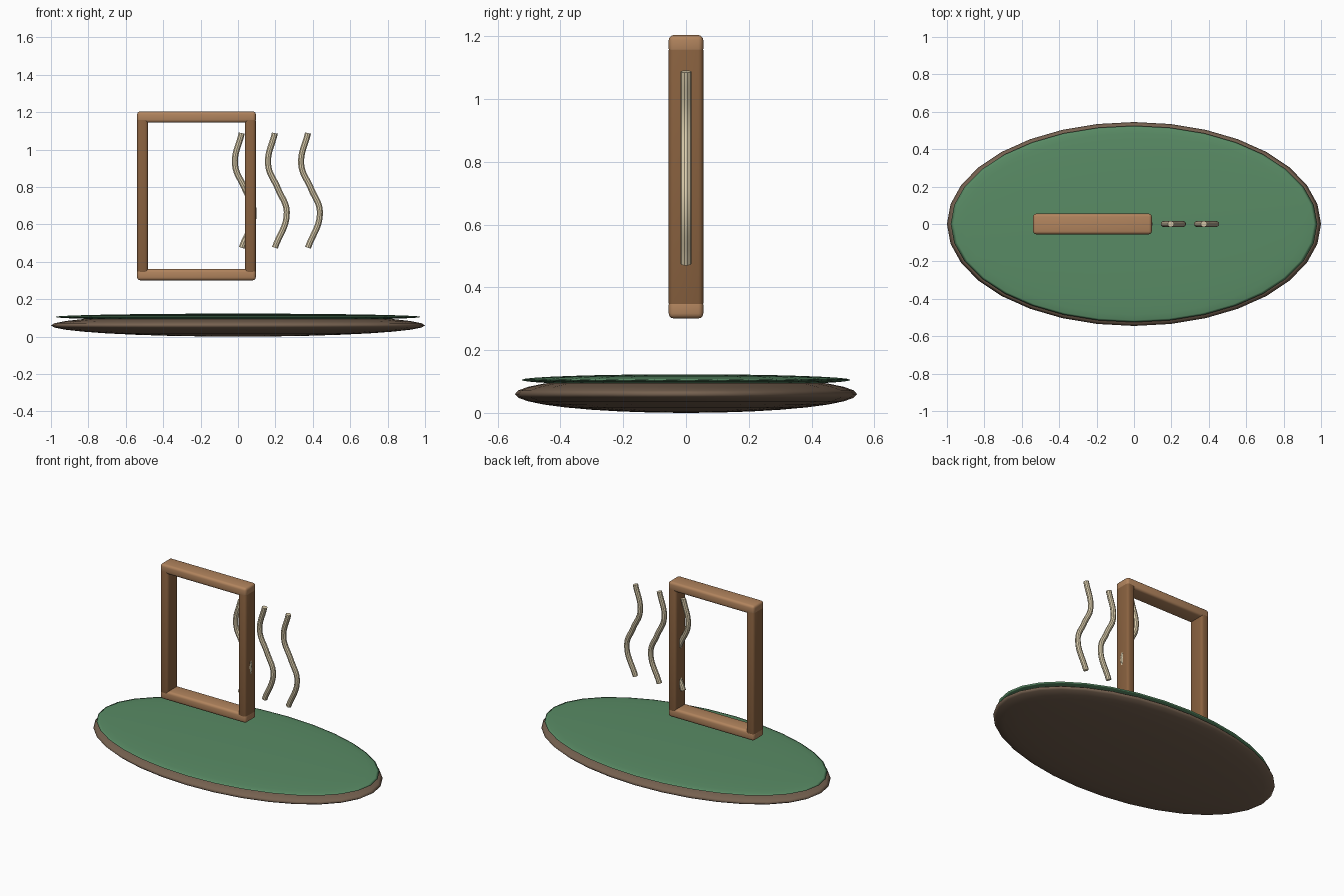
import bpy

if "Cube" in bpy.data.objects:
    bpy.data.objects.remove(bpy.data.objects["Cube"])


def material(name, rgb):
    m = bpy.data.materials.new(name)
    m.diffuse_color = (*rgb, 1)
    m.use_nodes = True
    m.node_tree.nodes["Principled BSDF"].inputs["Base Color"].default_value = m.diffuse_color
    return m


EARTH = material("earth", (0.18, 0.12, 0.08))
GRASS = material("grass", (0.10, 0.26, 0.13))
WOOD_DARK = material("dark wood", (0.25, 0.12, 0.05))
WOOD_LIGHT = material("light wood", (0.44, 0.23, 0.11))
CREAM = material("cream", (0.72, 0.62, 0.42))


def disc(name, radii, z, mat):
    """Flattened sphere lying on the ground."""
    bpy.ops.mesh.primitive_uv_sphere_add(segments=32, ring_count=16, radius=1, location=(0, 0, z))
    ob = bpy.context.object
    ob.name = name
    ob.scale = radii
    bpy.ops.object.transform_apply(location=False, rotation=False, scale=True)
    bpy.ops.object.shade_smooth()
    ob.data.materials.append(mat)


def beam(name, center, size, mat):
    """Box with rounded edges."""
    bpy.ops.mesh.primitive_cube_add(size=1, location=center)
    ob = bpy.context.object
    ob.name = name
    ob.scale = size
    bpy.ops.object.transform_apply(location=False, rotation=False, scale=True)
    bev = ob.modifiers.new("rounding", 'BEVEL')
    bev.width = 0.016
    bev.segments = 3
    bpy.ops.object.modifier_apply(modifier=bev.name)
    bpy.ops.object.shade_smooth_by_angle()
    ob.data.materials.append(mat)


def wisp(name, x, mat):
    """Wavy round tube following an S-shaped path."""
    path = [(0, 0.475), (0.064, 0.665), (0.017, 0.79), (-0.036, 0.92), (0, 1.088)]
    cu = bpy.data.curves.new(name, 'CURVE')
    cu.dimensions = '3D'
    cu.bevel_depth = 0.017
    cu.bevel_resolution = 3
    cu.resolution_u = 8
    cu.use_fill_caps = True
    sp = cu.splines.new('BEZIER')
    sp.bezier_points.add(len(path) - 1)
    for bp, (dx, z) in zip(sp.bezier_points, path):
        bp.co = (dx, 0, z)
        bp.handle_left_type = bp.handle_right_type = 'AUTO'
    cu.materials.append(mat)
    ob = bpy.data.objects.new(name, cu)
    ob.location.x = x
    bpy.context.collection.objects.link(ob)
    bpy.ops.object.select_all(action='DESELECT')
    ob.select_set(True)
    bpy.context.view_layer.objects.active = ob
    bpy.ops.object.convert(target='MESH')
    bpy.ops.object.shade_smooth_by_angle()


# Oval base with grass layer
disc("ground_base", (1.0, 0.545, 0.06), 0.06, EARTH)
disc("grass_top", (0.98, 0.525, 0.018), 0.105, GRASS)

# Open door frame: posts and rails
CX = -0.222
for label, side in (("left", -1), ("right", 1)):
    beam(f"{label}_post", (CX + side * 0.288, 0, 0.752), (0.058, 0.11, 0.84), WOOD_DARK)
for label, z in (("bottom", 0.331), ("top", 1.174)):
    beam(f"{label}_rail", (CX, 0, z), (0.635, 0.11, 0.06), WOOD_LIGHT)

# Three wisps of wind
for i in range(3):
    wisp(f"wind_wisp_{i + 1}", 0.02 + 0.177 * i, CREAM)
